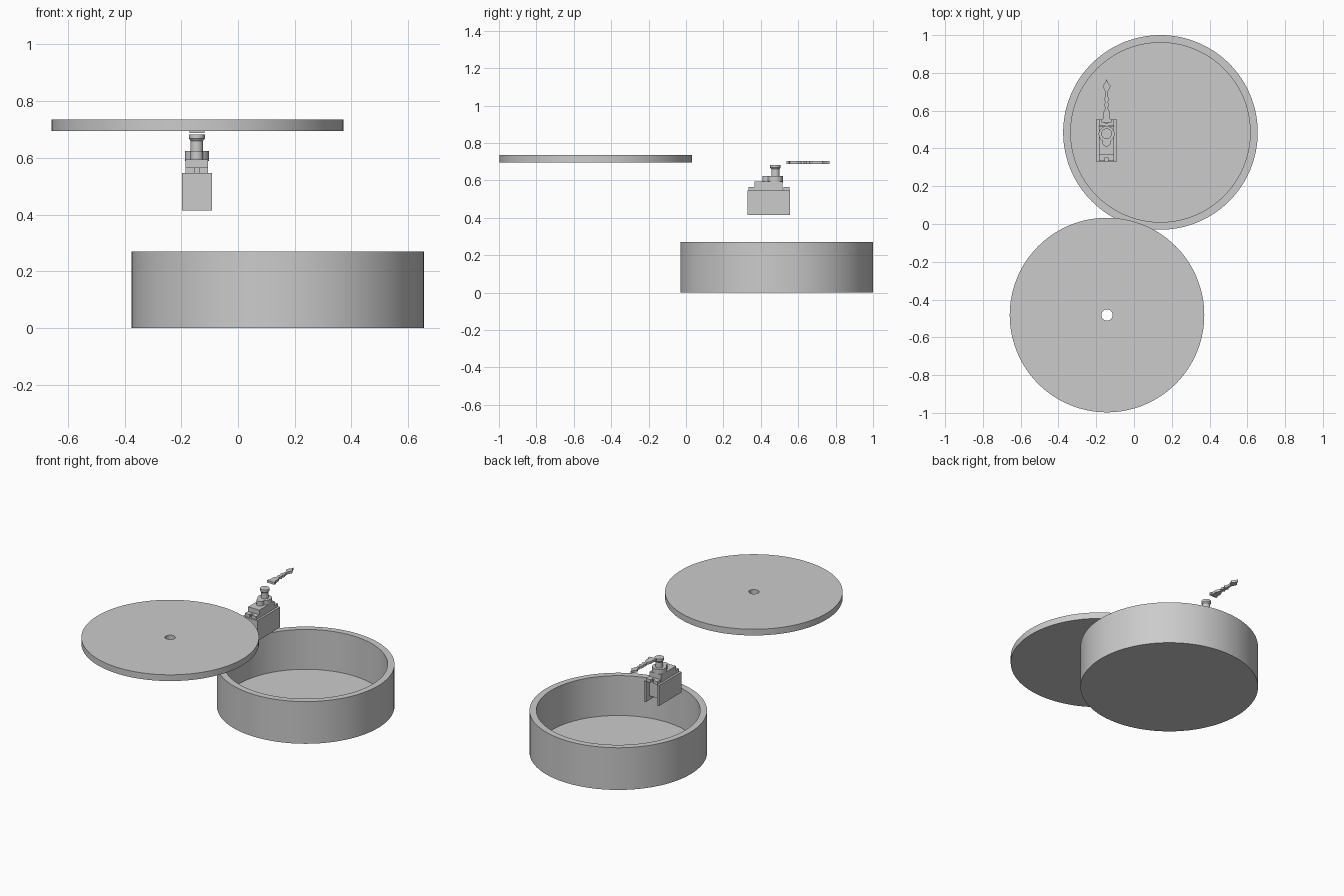
import bpy, bmesh, math

if "Cube" in bpy.data.objects:
    bpy.data.objects.remove(bpy.data.objects["Cube"])

AX, AY = -0.145, 0.478   # servo axis


def finish(name, bm, smooth=True):
    bmesh.ops.recalc_face_normals(bm, faces=bm.faces)
    me = bpy.data.meshes.new(name)
    bm.to_mesh(me)
    bm.free()
    ob = bpy.data.objects.new(name, me)
    bpy.context.collection.objects.link(ob)
    if smooth:
        bpy.ops.object.select_all(action='DESELECT')
        ob.select_set(True)
        bpy.context.view_layer.objects.active = ob
        bpy.ops.object.shade_smooth_by_angle(angle=math.radians(30))
    return ob


def lathe(name, profile, x, y, segs=128, closed=False):
    """Revolve (radius, z) points around a vertical axis at x, y."""
    bm = bmesh.new()
    vs = [bm.verts.new((r, 0, z)) for r, z in profile]
    edges = [bm.edges.new(p) for p in zip(vs, vs[1:])]
    if closed:
        edges.append(bm.edges.new((vs[-1], vs[0])))
    bmesh.ops.spin(bm, geom=vs + edges, cent=(0, 0, 0), axis=(0, 0, 1),
                   angle=2 * math.pi, steps=segs)
    bmesh.ops.remove_doubles(bm, verts=bm.verts, dist=1e-5)
    bmesh.ops.translate(bm, verts=bm.verts, vec=(x, y, 0))
    return finish(name, bm)


def extrude(name, outline, z0, z1):
    """Raise a flat (x, y) outline from z0 to z1."""
    bm = bmesh.new()
    face = bm.faces.new([bm.verts.new((x, y, z0)) for x, y in outline])
    res = bmesh.ops.extrude_face_region(bm, geom=[face])
    top = [v for v in res['geom'] if isinstance(v, bmesh.types.BMVert)]
    bmesh.ops.translate(bm, verts=top, vec=(0, 0, z1 - z0))
    return finish(name, bm, False)


def box(name, x0, x1, y0, y1, z0, z1):
    return extrude(name, [(x0, y0), (x1, y0), (x1, y1), (x0, y1)], z0, z1)


# Round open case and lid with a centre hole
lathe("case", [(0, 0), (.515, 0), (.515, .27), (.475, .27), (.475, .015),
               (0, .015)], .14, .485)
lathe("lid", [(.03, .695), (.515, .695), (.515, .735), (.03, .735)],
      AX + .002, -.482, closed=True)

# Holder: U-shaped walls open toward the back
hx, ix, y0, y1 = .053, .04, .328, .557
extrude("holder", [(AX - hx, y0), (AX + hx, y0), (AX + hx, y1), (AX + ix, y1),
                   (AX + ix, y0 + .04), (AX - ix, y0 + .04), (AX - ix, y1),
                   (AX - hx, y1)], .415, .546)

# Servo body with mounting ears, notched at the screws
box("servo_body", AX - .04, AX + .04, .366, .517, .44, .595)
for name, a, s in (("front_ear", .334, 1), ("back_ear", .554, -1)):
    b, m = a + s * .034, a + s * .018
    extrude(name, [(AX - .04, b), (AX - .04, a), (AX - .008, a),
                   (AX - .008, m), (AX + .008, m), (AX + .008, a),
                   (AX + .04, a), (AX + .04, b)], .546, .566)


def drum(name, y, r, z0, z1, segs=48):
    return lathe(name, [(0, z0), (r, z0), (r, z1), (0, z1)], AX, y, segs)


# Gear housing and output shaft with a flared cap
drum("gear_housing", AY - .002, .042, .59, .624)
drum("small_gear_housing", .432, .022, .59, .624, 32)
lathe("shaft", [(0, .62), (.022, .62), (.022, .66), (.028, .668),
                (.028, .683), (0, .683)], AX, AY, 32)

# Clock-style pointer, mirrored half profile of (half width, y)
half = [(.026, .538), (.026, .552), (.019, .556), (.019, .59), (.01, .606),
        (.006, .615), (.014, .63), (.007, .645), (.015, .66), (.007, .675),
        (.006, .70), (.014, .715), (.021, .73), (.012, .742), (.004, .755)]
outline = [(AX + w, y) for w, y in half] + [(AX, .767)]
outline += [(AX - w, y) for w, y in reversed(half)]
extrude("pointer", outline, .688, .703)
